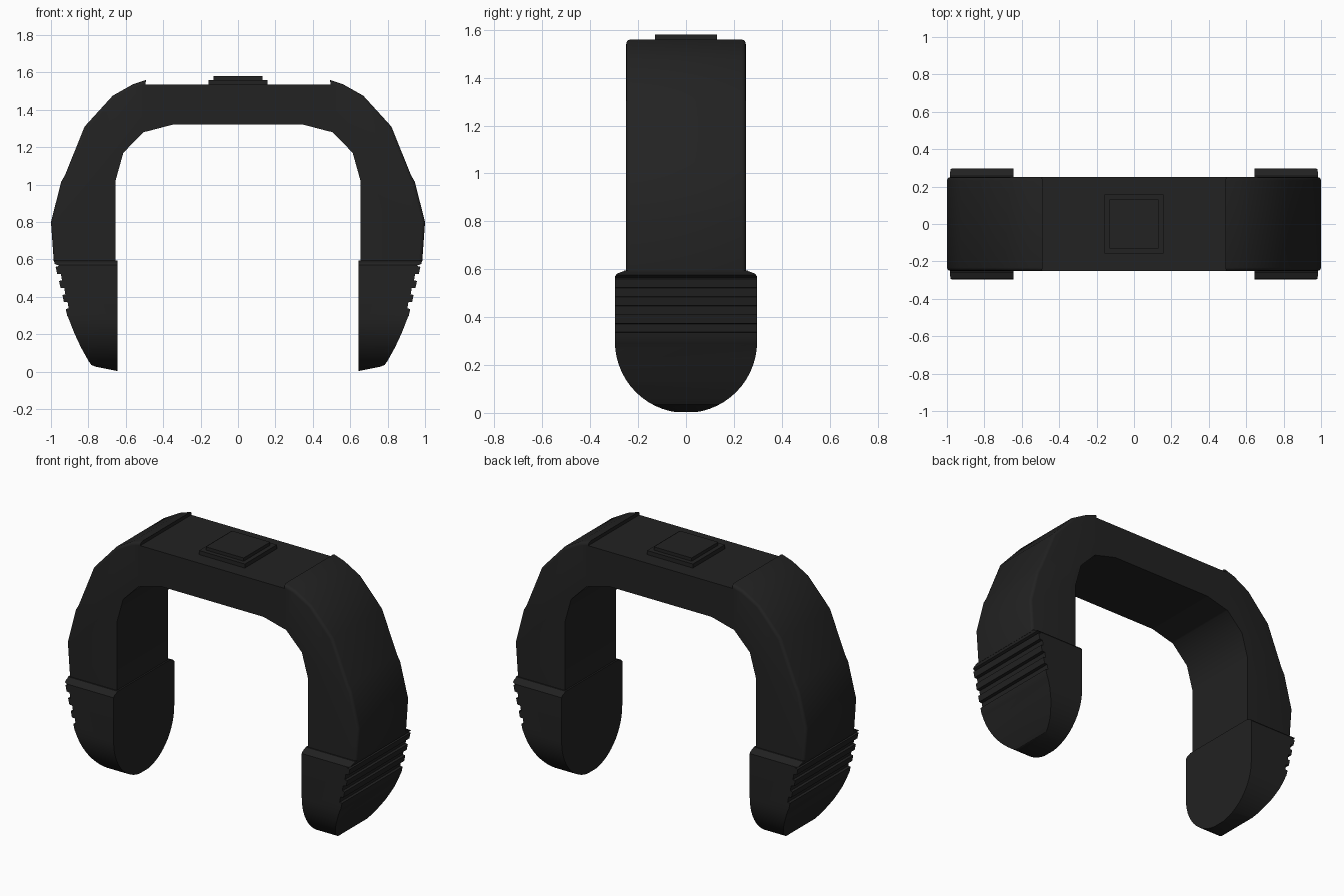
import bpy, bmesh, math
from mathutils import Vector

cube = bpy.data.objects.get("Cube")
if cube:
    bpy.data.objects.remove(cube, do_unlink=True)

black = bpy.data.materials.new("matte_black")
black.use_nodes = True
colour = (0.016, 0.016, 0.016, 1)
black.diffuse_color = colour
shader = next(n for n in black.node_tree.nodes if n.type == 'BSDF_PRINCIPLED')
shader.inputs["Base Color"].default_value = colour
shader.inputs["Roughness"].default_value = 0.7


def prism(name, profile, start, end, axis='Y', rounded=None, radius=0.022):
    """Extrude a profile (XZ along Y, or YZ along X); round edges picked by a rule."""
    def place(a, z, d):
        return (a, d, z) if axis == 'Y' else (d, a, z)
    bm = bmesh.new()
    face = bm.faces.new([bm.verts.new(place(a, z, start)) for a, z in profile])
    out = bmesh.ops.extrude_face_region(bm, geom=[face])
    step = Vector(place(0, 0, end - start))
    moved = [g for g in out["geom"] if isinstance(g, bmesh.types.BMVert)]
    bmesh.ops.translate(bm, verts=moved, vec=step)
    bmesh.ops.recalc_face_normals(bm, faces=bm.faces)
    if rounded:
        edges = [e for e in bm.edges if rounded(e)]
        bmesh.ops.bevel(bm, geom=edges, offset=radius, segments=3,
                        profile=0.5, affect='EDGES', clamp_overlap=True)
    mesh = bpy.data.meshes.new(name)
    bm.to_mesh(mesh)
    bm.free()
    mesh.materials.append(black)
    obj = bpy.data.objects.new(name, mesh)
    bpy.context.collection.objects.link(obj)
    return obj


def smooth(obj, angle=32):
    bpy.ops.object.select_all(action='DESELECT')
    obj.select_set(True)
    bpy.context.view_layer.objects.active = obj
    bpy.ops.object.shade_smooth_by_angle(angle=math.radians(angle))


def mirror(obj):
    obj.modifiers.new("other_side", 'MIRROR').use_axis = (True, False, False)


# Crossbar between the two arms
seam = 0.495
prism("crossbar", [(-seam, 1.535), (seam, 1.535), (seam, 1.282), (0.35, 1.32),
                   (-0.35, 1.32), (-seam, 1.282)], -0.25, 0.25)

# Curved arms with a raised lip where they meet the crossbar
outer = [(0.49, 1.56), (0.56, 1.537), (0.67, 1.475), (0.82, 1.31), (0.925, 1.05),
         (0.945, 1.015), (1.0, 0.80), (0.985, 0.59)]
inner = [(0.655, 0.59), (0.655, 1.02), (0.613, 1.17), (0.505, 1.28), (seam, 1.283),
         (seam, 1.54)]


def on_outer_rim(edge):
    a, b = (v.co for v in edge.verts)
    keys = [(round(p.x, 3), round(p.z, 3)) for p in (a, b)]
    return abs(a.y - b.y) < 0.01 and all(k in outer for k in keys)


arm = prism("arm", outer + inner, -0.25, 0.25, rounded=on_outer_rim)
smooth(arm)
mirror(arm)

# Grips: ribbed side profile trimmed by a round-ended outline
side = [(0.645, 0.595), (0.985, 0.595), (0.98, 0.575), (0.955, 0.565)]
for i in range(4):
    top = 0.56 - 0.075 * i
    x = 0.975 - 0.018 * i
    side += [(x, top), (x - 0.008, top - 0.037),
             (x - 0.028, top - 0.039), (x - 0.034, top - 0.073)]
side[-2:] = [(0.908, 0.29)]
side += [(0.875, 0.205), (0.84, 0.13), (0.80, 0.058), (0.785, 0.036), (0.76, 0.026),
         (0.645, 0.003)]
grip = prism("grip", side, -0.32, 0.32)

half_width = 0.297
arc = [math.pi * i / 28 for i in range(29)]
outline = [(half_width * math.cos(a), 0.298 - 0.298 * math.sin(a)) for a in arc]
outline += [(-0.297, 0.57), (-0.288, 0.582), (-0.26, 0.592), (-0.25, 0.605),
            (0.25, 0.605), (0.26, 0.592), (0.288, 0.582), (0.297, 0.57)]
cutter = prism("grip_outline_cutter", outline, 0.5, 1.2, axis='X')

trim = grip.modifiers.new("trim", 'BOOLEAN')
trim.operation = 'INTERSECT'
trim.solver = 'EXACT'
trim.object = cutter
bpy.context.view_layer.objects.active = grip
bpy.ops.object.modifier_apply(modifier="trim")
bpy.data.objects.remove(cutter, do_unlink=True)
smooth(grip)
mirror(grip)

# Two-step square button on top of the crossbar
for name, half, low, high in (("button_base", 0.157, 1.53, 1.56),
                              ("button_cap", 0.13, 1.555, 1.58)):
    prism(name, [(-half, low), (half, low), (half, high), (-half, high)], -half, half)
